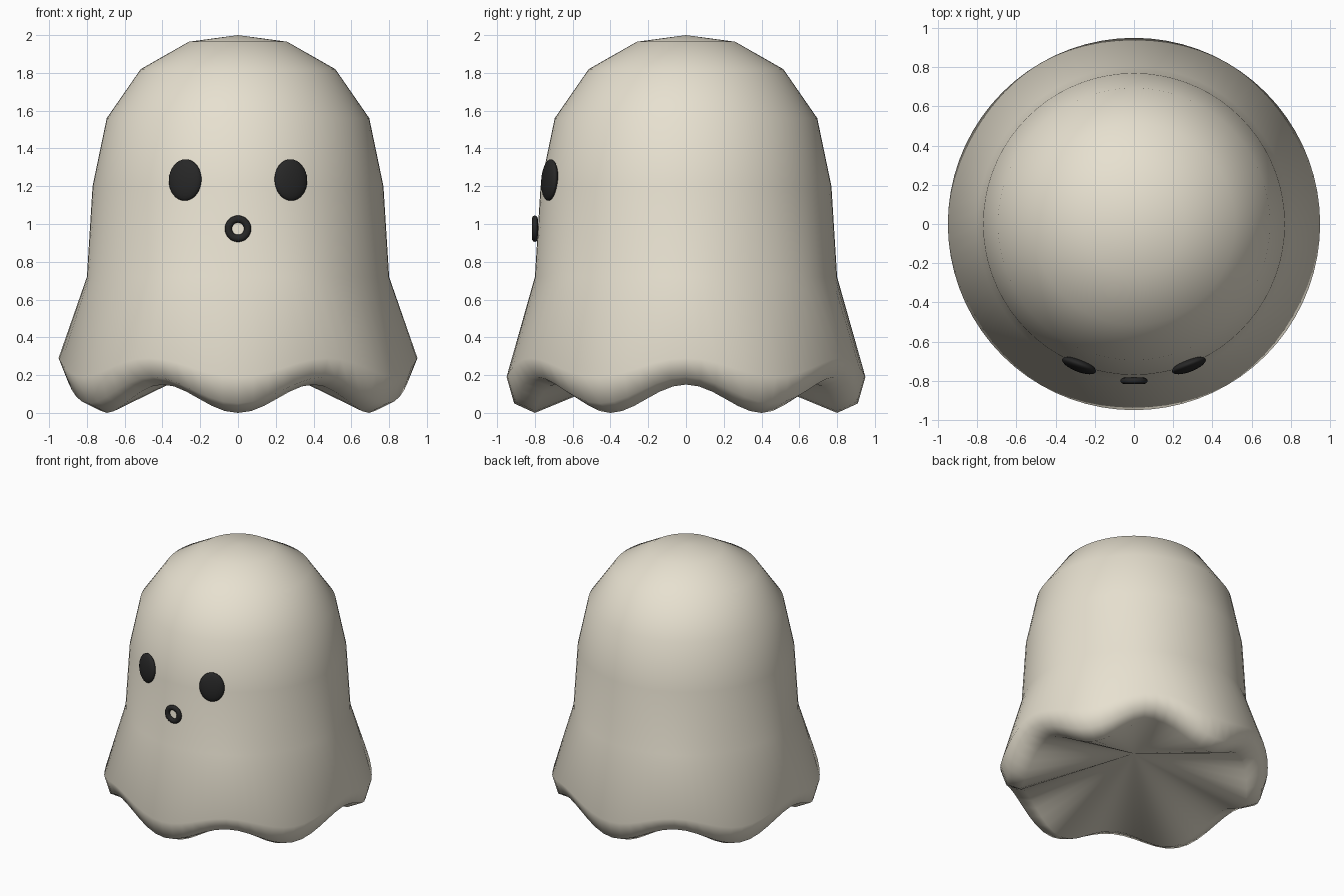
import bpy, bmesh, math

if "Cube" in bpy.data.objects:
    bpy.data.objects.remove(bpy.data.objects["Cube"])

SEGMENTS, WAVES = 72, 6


def material(name, colour):
    mat = bpy.data.materials.new(name)
    mat.diffuse_color = (*colour, 1)
    mat.use_nodes = True
    mat.node_tree.nodes["Principled BSDF"].inputs["Base Color"].default_value = mat.diffuse_color
    return mat


cloth = material("cloth", (0.80, 0.75, 0.63))
dark = material("dark", (0.02, 0.02, 0.02))

# Draped sheet: rings of (radius, height, hem wave height), closed by two fans
rings = [(0.26, 1.965, 0), (0.515, 1.82, 0), (0.695, 1.56, 0), (0.77, 1.2, 0),
         (0.80, 0.72, 0), (0.95, 0.24, 0.05), (0.91, 0.12, 0.07),
         (0.80, 0.075, 0.075)]
bm = bmesh.new()
loops = []
for radius, height, wave in rings:
    loop = []
    for i in range(SEGMENTS):
        a = 2 * math.pi * i / SEGMENTS
        loop.append(bm.verts.new((radius * math.sin(a), -radius * math.cos(a),
                                  height - wave * math.cos(WAVES * a))))
    loops.append(loop)
crown = bm.verts.new((0, 0, 2))
under = bm.verts.new((0, 0, 0.33))
for i in range(SEGMENTS):
    j = (i + 1) % SEGMENTS
    bm.faces.new((crown, loops[0][i], loops[0][j]))
    for up, low in zip(loops, loops[1:]):
        bm.faces.new((up[i], low[i], low[j], up[j]))
    bm.faces.new((under, loops[-1][j], loops[-1][i]))
bmesh.ops.recalc_face_normals(bm, faces=bm.faces)
mesh = bpy.data.meshes.new("sheet_body")
bm.to_mesh(mesh)
bm.free()
mesh.shade_smooth()
mesh.materials.append(cloth)
bpy.context.collection.objects.link(bpy.data.objects.new("sheet_body", mesh))


def finish(name):
    ob = bpy.context.object
    ob.name = name
    ob.data.materials.append(dark)
    ob.data.shade_smooth()
    return ob


# Flattened oval eyes, turned to follow the sheet
for side, name in ((-1, "left_eye"), (1, "right_eye")):
    bpy.ops.mesh.primitive_uv_sphere_add(
        segments=32, ring_count=16, location=(side * 0.28, -0.722, 1.233),
        rotation=(math.radians(-4), 0, side * math.radians(21)))
    finish(name).scale = (0.092, 0.032, 0.11)

# Round ring mouth
bpy.ops.mesh.primitive_torus_add(
    major_segments=32, minor_segments=12, major_radius=0.051,
    minor_radius=0.019, location=(0, -0.80, 0.975),
    rotation=(math.pi / 2, 0, 0))
finish("mouth").scale = (1, 1, 0.85)
